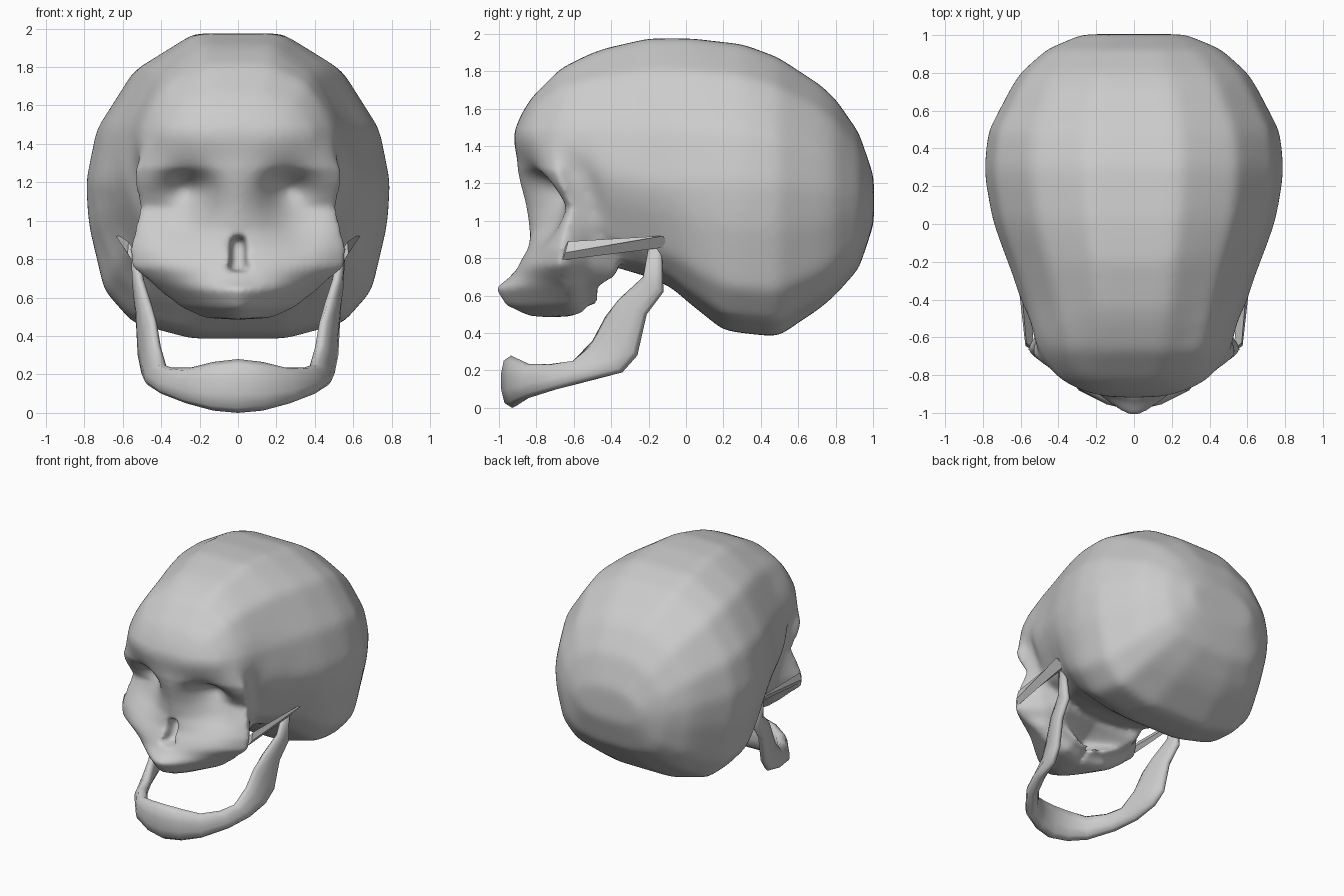
import bpy, bmesh, math
from mathutils import Vector
from mathutils.bvhtree import BVHTree

if "Cube" in bpy.data.objects:
    bpy.data.objects.remove(bpy.data.objects["Cube"])


def loft(name, rings, smooth=True):
    """Skin a run of closed rings and cap both ends."""
    bm = bmesh.new()
    vs = [[bm.verts.new(p) for p in r] for r in rings]
    n = len(rings[0])
    for a, b in zip(vs, vs[1:]):
        for i in range(n):
            j = (i + 1) % n
            bm.faces.new((a[i], a[j], b[j], b[i]))
    bm.faces.new(vs[0])
    bm.faces.new(vs[-1])
    bmesh.ops.recalc_face_normals(bm, faces=bm.faces)
    me = bpy.data.meshes.new(name)
    bm.to_mesh(me)
    tree = BVHTree.FromBMesh(bm)
    bm.free()
    ob = bpy.data.objects.new(name, me)
    bpy.context.collection.objects.link(ob)
    if smooth:
        me.shade_smooth()
    return ob, tree


def spow(v, e):
    return math.copysign(abs(v) ** e, v)


def clamp(v):
    return max(0.0, min(1.0, v))


# Cranium: cross-sections along y (y, bottom, top, half width, widest height)
sections = [
    (-0.925, 1.40, 1.47, 0.16, 1.435), (-0.89, 1.36, 1.56, 0.29, 1.44),
    (-0.825, 1.35, 1.66, 0.41, 1.42), (-0.67, 1.33, 1.815, 0.52, 1.40),
    (-0.53, 1.22, 1.885, 0.565, 1.33), (-0.44, 0.77, 1.92, 0.595, 1.25),
    (-0.20, 0.70, 1.975, 0.675, 1.20), (-0.08, 0.645, 1.975, 0.72, 1.20),
    (0.03, 0.55, 1.975, 0.755, 1.20), (0.20, 0.415, 1.955, 0.785, 1.20),
    (0.30, 0.40, 1.945, 0.795, 1.20), (0.49, 0.38, 1.875, 0.775, 1.19),
    (0.72, 0.535, 1.725, 0.655, 1.17), (0.80, 0.605, 1.65, 0.605, 1.16),
    (0.925, 0.745, 1.47, 0.465, 1.13), (1.005, 0.985, 1.235, 0.28, 1.11)]
arc = [(0.31, 1), (0.69, 0.77), (0.93, 0.37), (1, 0),
       (0.98, -0.28), (0.88, -0.70), (0.70, -0.90), (0.31, -1)]
outline = arc + [(-u, v) for u, v in arc[::-1]]
rings = []
for y, zb, zt, w, zc in sections:
    pinch = 0.2 * clamp((0.1 - y) / 0.4)       # narrower below the temples
    rings.append([(w * u * (1 + pinch * min(0, v)), y,
                   zc + v * ((zt - zc) if v > 0 else (zc - zb))) for u, v in outline])
skull, tree = loft("cranium", rings)

# Face: horizontal rows (z, front y, half width, side y, roundness, rear half width)
rows = [
    (1.50, -0.90, 0.46, -0.74, 2.8, 0.36), (1.42, -0.91, 0.49, -0.73, 2.8, 0.40),
    (1.30, -0.905, 0.54, -0.70, 2.8, 0.47), (1.20, -0.89, 0.54, -0.67, 2.5, 0.48),
    (1.07, -0.86, 0.51, -0.61, 2.4, 0.46), (0.95, -0.84, 0.54, -0.65, 2.6, 0.44),
    (0.85, -0.85, 0.565, -0.67, 2.8, 0.40), (0.76, -0.90, 0.555, -0.68, 2.2, 0.36),
    (0.70, -0.94, 0.48, -0.67, 1.8, 0.33), (0.64, -1.02, 0.415, -0.63, 1.5, 0.30),
    (0.55, -0.965, 0.30, -0.62, 1.5, 0.24), (0.495, -0.85, 0.18, -0.60, 1.7, 0.14),
    (0.485, -0.78, 0.02, -0.64, 2.0, 0.02)]
SUB, COLS = 4, 22


def sculpt(x, z, u):
    """Depth of the eye socket and nose opening at a point."""
    d = ((x - 0.32) / 0.20) ** 2 + ((z - 1.07) / 0.19) ** 2
    dep = 0.14 * math.exp(-d ** 1.2)
    d = ((x - 0.26) / 0.11) ** 2 + ((z - 1.18) / 0.08) ** 2
    dep += 0.12 * math.exp(-d)
    dep *= 1 - u ** 4
    if 0.73 < z < 0.92 and x < 0.028 + (0.92 - z) * 0.12:
        dep += 0.11
    return dep


rings = []
for r0, r1 in zip(rows, rows[1:] + rows[-1:]):
    for k in range(SUB if r1 is not r0 else 1):
        t = k / SUB
        z, yf, w, ys, p, bx = [a + (b - a) * t for a, b in zip(r0, r1)]
        half = []
        for i in range(COLS + 1):
            u = (i / COLS) ** 1.25
            q = Vector((w * u, yf + (ys - yf) * u ** p + sculpt(w * u, z, u), z))
            hit, nrm, _, _ = tree.find_nearest(q)
            blend = clamp((z - 1.30) / 0.12)   # brow melts into the forehead
            if blend > 0:
                q = q.lerp(hit + nrm * (0.002 - 0.04 * clamp((z - 1.41) / 0.09)), blend)
                if i == 0:
                    q.x = 0
            half.append(tuple(q))
        ex, ey, ez = half[-1]
        lift = clamp((0.70 - z) / 0.15) * 0.08
        yb = -0.46 + 0.10 * clamp((z - 0.60) / 0.13)
        half.append((ex * 0.96, ey + 0.05, ez + lift * 0.2))
        half.append((bx * 0.6 + ex * 0.38, (ey + yb) / 2, z + lift * 0.6))
        half.append((bx, yb, z + lift))
        half.append((0, yb - 0.12 * clamp((0.80 - z) / 0.1), z + lift))
        rings.append(half + [(-a, b, c) for a, b, c in half[-2:0:-1]])
face, _ = loft("face", rings)

# Fuse face and cranium into one skin, then soften, most of all at the brow
both = bmesh.new()
both.from_mesh(skull.data)
both.from_mesh(face.data)
both.to_mesh(skull.data)
both.free()
bpy.data.objects.remove(face)
rem = skull.modifiers.new("fuse", "REMESH")
rem.mode = "VOXEL"
rem.voxel_size = 0.017
fused = bpy.data.meshes.new_from_object(
    skull.evaluated_get(bpy.context.evaluated_depsgraph_get()))
skull.modifiers.clear()
bm = bmesh.new()
bm.from_mesh(fused)
brow = [v for v in bm.verts if v.co.y < -0.25 and 1.28 < v.co.z < 1.62]
temple = [v for v in bm.verts if -0.60 < v.co.y < -0.25 and 0.95 < v.co.z < 1.45]
dome = [v for v in bm.verts if v.co.y > -0.3 or v.co.z > 1.5]
for group, times in ((brow, 45), (temple, 45), (dome, 25), (list(bm.verts), 4)):
    for _ in range(times):
        bmesh.ops.smooth_vert(bm, verts=group, factor=0.5,
                              use_axis_x=True, use_axis_y=True, use_axis_z=True)
bm.to_mesh(fused)
bm.free()
fused.shade_smooth()
skull.data = fused
skull.name = "skull"

# Lower jaw: upper edge, lower edge and half thickness from chin to hinge
jaw = [
    ((0, -0.935, 0.28), (0, -0.93, 0.0), 0.058),
    ((0.13, -0.905, 0.265), (0.13, -0.905, 0.012), 0.054),
    ((0.25, -0.84, 0.235), (0.27, -0.85, 0.05), 0.047),
    ((0.34, -0.72, 0.235), (0.40, -0.69, 0.10), 0.045),
    ((0.385, -0.60, 0.25), (0.47, -0.52, 0.145), 0.042),
    ((0.42, -0.50, 0.36), (0.485, -0.34, 0.19), 0.038),
    ((0.44, -0.43, 0.49), (0.505, -0.26, 0.28), 0.036),
    ((0.47, -0.36, 0.58), (0.515, -0.21, 0.50), 0.034),
    ((0.51, -0.23, 0.70), (0.525, -0.12, 0.62), 0.030),
    ((0.54, -0.20, 0.86), (0.54, -0.13, 0.86), 0.020)]
flip = [((-a[0], *a[1:]), (-b[0], *b[1:]), th) for a, b, th in jaw[:0:-1]]
path = [(Vector(a), Vector(b), th) for a, b, th in flip + jaw]
mids = [(a + b) / 2 for a, b, _ in path]
rings = []
for i, (a, b, th) in enumerate(path):
    tan = mids[min(i + 1, len(mids) - 1)] - mids[max(i - 1, 0)]
    axis = (a - b) / 2
    out = tan.cross(axis).normalized() * th
    rings.append([mids[i] + axis * math.cos(q) + out * spow(math.sin(q), 0.7)
                  for q in (2 * math.pi * k / 10 for k in range(10))])
loft("lower_jaw", rings)

# Cheek arches: flat slanted bars from cheek to temple
bar = [[(0.53, -0.66, 0.83), (0.55, -0.66, 0.79), (0.575, -0.645, 0.83), (0.57, -0.63, 0.89)],
       [(0.565, -0.10, 0.86), (0.585, -0.10, 0.86), (0.635, -0.12, 0.92), (0.615, -0.12, 0.92)]]
for side, sx in (("right", 1), ("left", -1)):
    loft("cheek_arch_" + side, [[(sx * x, y, z) for x, y, z in r] for r in bar], False)
